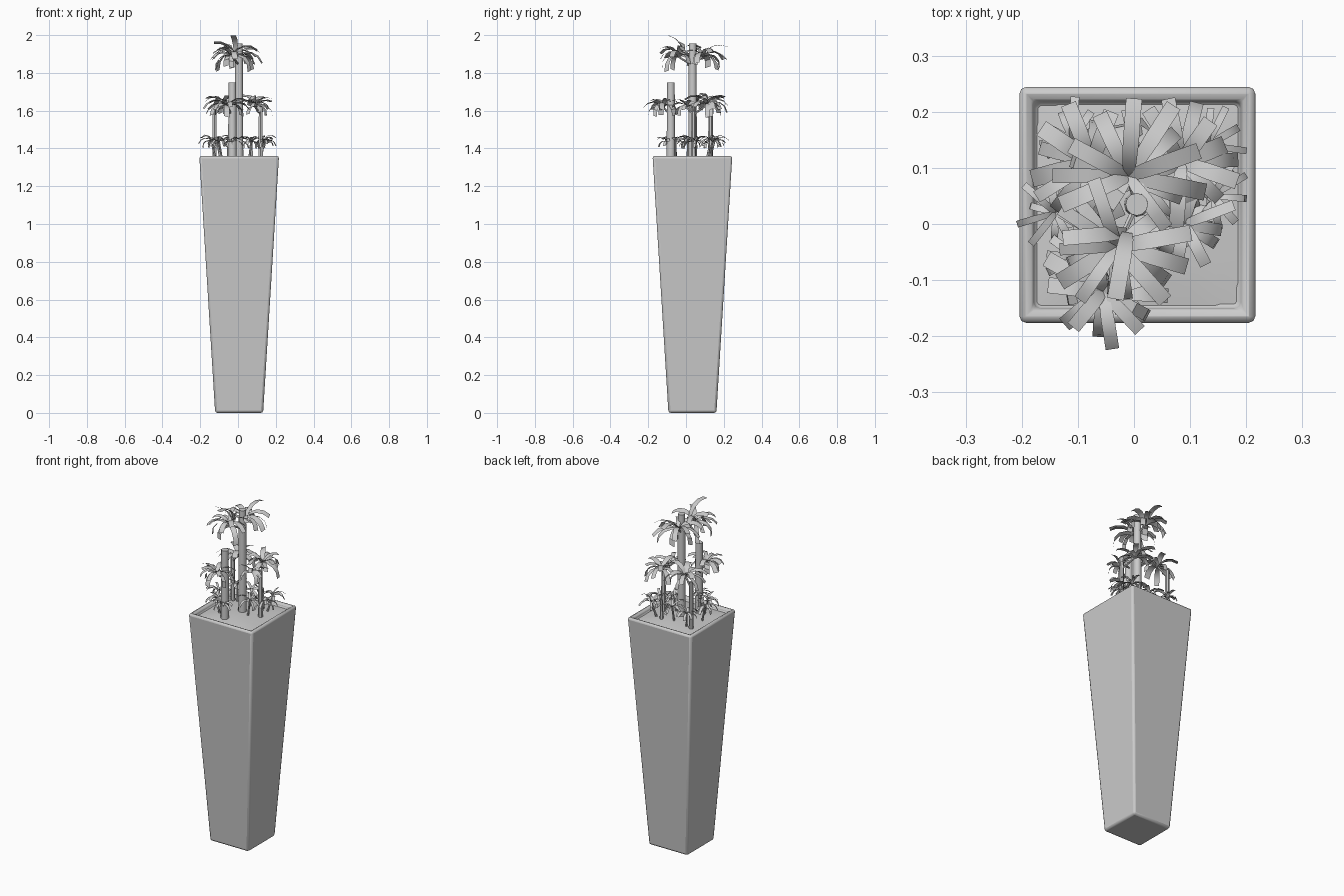
import bpy, bmesh, math, random
from mathutils import Vector

if "Cube" in bpy.data.objects:
    bpy.data.objects.remove(bpy.data.objects["Cube"])

random.seed(4)
CX, CY = 0.006, 0.034          # planter axis


def finish(name, bm, angle=35):
    bmesh.ops.recalc_face_normals(bm, faces=bm.faces)
    me = bpy.data.meshes.new(name)
    bm.to_mesh(me)
    bm.free()
    ob = bpy.data.objects.new(name, me)
    bpy.context.collection.objects.link(ob)
    bpy.context.view_layer.objects.active = ob
    ob.select_set(True)
    bpy.ops.object.shade_smooth_by_angle(angle=math.radians(angle))
    ob.select_set(False)
    return ob


def square_loft(name, rings):
    """Loft square rings given as (half width, z), capping both ends."""
    bm = bmesh.new()
    loops = [[bm.verts.new((CX + sx * h, CY + sy * h, z))
              for sx, sy in ((-1, -1), (1, -1), (1, 1), (-1, 1))] for h, z in rings]
    for a, b in zip(loops, loops[1:]):
        for i in range(4):
            j = (i + 1) % 4
            bm.faces.new((a[i], a[j], b[j], b[i]))
    bm.faces.new(loops[0][::-1])
    bm.faces.new(loops[-1])
    return finish(name, bm)


# Tapered square planter with a recessed top
pot = square_loft("planter", [(0.127, 0), (0.211, 1.36), (0.186, 1.36), (0.184, 1.335)])
bev = pot.modifiers.new("soft_edges", 'BEVEL')
bev.width = 0.012
bev.segments = 2
bev.limit_method = 'ANGLE'

# Slightly mounded soil
bm = bmesh.new()
bmesh.ops.create_grid(bm, x_segments=8, y_segments=8, size=0.185)
for v in bm.verts:
    r = max(abs(v.co.x), abs(v.co.y)) / 0.185
    v.co = (v.co.x + CX, v.co.y + CY, 1.337 + 0.016 * (1 - r * r))
finish("soil", bm)


def cane(name, x, y, r, top, sides):
    bm = bmesh.new()
    bmesh.ops.create_cone(bm, cap_ends=True, segments=sides, radius1=r * 1.1,
                          radius2=r * 0.95, depth=top - 1.335)
    bmesh.ops.translate(bm, verts=bm.verts, vec=(x, y, (top + 1.335) / 2))
    finish(name, bm, 50)


# Canes
cane("tall_cane", 0.005, 0.035, 0.021, 1.955, 12)
cane("middle_cane", -0.03, -0.08, 0.021, 1.75, 12)
cane("right_cane", 0.12, 0.04, 0.012, 1.62, 6)
cane("left_cane", -0.125, 0.13, 0.012, 1.62, 6)
cane("short_cane_a", 0.07, 0.13, 0.009, 1.46, 6)
cane("short_cane_b", -0.05, -0.06, 0.009, 1.46, 6)


def leaf(bm, base, az, length, width, p0, p1, roll=0.0, segs=4):
    """Square-ended strip arching from pitch p0 to p1 (degrees)."""
    out = Vector((math.cos(az), math.sin(az), 0))
    side = Vector((-out.y, out.x, math.sin(roll))).normalized()
    p = Vector(base)
    prev = None
    for i in range(segs + 1):
        w = width * (0.3 + 0.2 * min(1, i / 1.5))
        row = [bm.verts.new(p - side * w), bm.verts.new(p + side * w)]
        if prev:
            bm.faces.new((prev[0], row[0], row[1], prev[1]))
        prev = row
        a = math.radians(p0 + (p1 - p0) * i / (segs - 1))
        p = p + (out * math.cos(a) + Vector((0, 0, math.sin(a)))) * length / segs


def head(name, base, facing, spread, count, length, width, stalk=None):
    """Rosette of arching leaves fanned around a facing direction."""
    bm = bmesh.new()
    for i in range(count):
        t = (i + 0.5) / count - 0.5
        az = math.radians(facing + spread * t + random.uniform(-8, 8))
        p0 = (55, 20, 38)[i % 3] + random.uniform(-10, 10)
        p1 = (-25, -75, -50)[i % 3] + random.uniform(-12, 12)
        leaf(bm, base, az, length * random.uniform(0.8, 1.12),
             width * random.uniform(0.8, 1.1), p0, p1, random.uniform(-0.4, 0.4))
    if stalk:                     # short shoot joining the head to its cane
        s, e = Vector(stalk), Vector(base)
        geo = bmesh.ops.create_cone(bm, cap_ends=True, segments=6, radius1=0.006,
                                    radius2=0.005, depth=(e - s).length)
        q = (e - s).to_track_quat('Z', 'Y')
        for v in geo["verts"]:
            v.co = q @ v.co + (s + e) / 2
    finish(name, bm)


# Upper heads on the tall cane
head("top_head_back", (-0.01, 0.085, 1.885), 90, 300, 14, 0.155, 0.03, (0.005, 0.035, 1.84))
head("top_head_front", (-0.03, -0.04, 1.885), 250, 300, 14, 0.15, 0.028, (0.005, 0.035, 1.84))
bm = bmesh.new()
leaf(bm, (-0.012, -0.015, 1.905), math.radians(260), 0.172, 0.03, 75, 0)
leaf(bm, (-0.012, -0.015, 1.885), math.radians(185), 0.15, 0.03, 65, 0, 0.5)
finish("top_upright_leaves", bm)

# Middle heads
head("mid_head_front", (-0.055, -0.12, 1.62), 250, 330, 14, 0.125, 0.027, (-0.03, -0.08, 1.57))
head("mid_head_right", (0.085, 0.11, 1.63), 50, 320, 13, 0.13, 0.03, (0.12, 0.04, 1.58))
head("mid_head_left", (-0.075, 0.11, 1.63), 140, 320, 13, 0.13, 0.03, (-0.125, 0.13, 1.58))
head("mid_head_side", (0.09, 0.0, 1.62), 320, 260, 9, 0.1, 0.022, (0.12, 0.04, 1.58))

# Small heads just above the soil
LOW = [(-0.14, 0.02), (-0.1, -0.06), (-0.03, -0.1), (0.07, 0.01),
       (0.14, 0.05), (0.13, 0.14), (-0.11, 0.15), (0.0, 0.13)]
for k, (x, y) in enumerate(LOW):
    a = math.degrees(math.atan2(y - CY, x - CX))
    head(f"low_head_{k + 1}", (x, y, 1.435), a, 340, 10, 0.082, 0.015, (x * 0.85, y * 0.85, 1.345))
